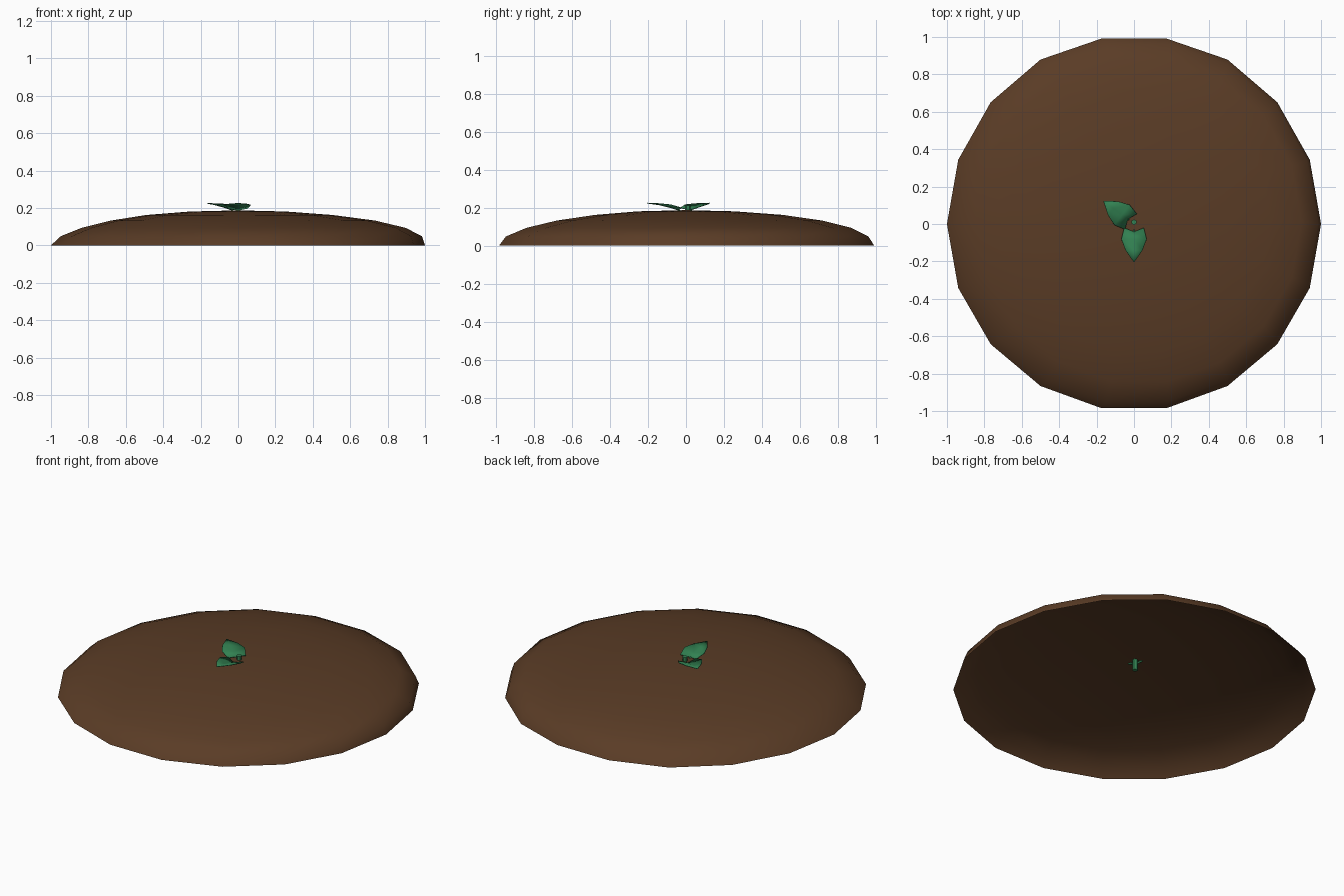
import bpy, bmesh, math
from mathutils import Matrix, Vector

cube = bpy.data.objects.get("Cube")
if cube:
    bpy.data.objects.remove(cube)


def material(name, rgb):
    m = bpy.data.materials.new(name)
    m.use_nodes = True
    m.diffuse_color = (*rgb, 1)
    bsdf = m.node_tree.nodes["Principled BSDF"]
    bsdf.inputs["Base Color"].default_value = (*rgb, 1)
    bsdf.inputs["Roughness"].default_value = 0.9
    return m


soil = material("soil_brown", (0.102, 0.045, 0.019))
green = material("leaf_green", (0.032, 0.22, 0.084))


def make_object(name, bm, mat, smooth=True):
    mesh = bpy.data.meshes.new(name)
    bm.to_mesh(mesh)
    bm.free()
    mesh.materials.append(mat)
    for p in mesh.polygons:
        p.use_smooth = smooth
    ob = bpy.data.objects.new(name, mesh)
    bpy.context.collection.objects.link(ob)
    return ob


# Soil mound: open flattened half sphere whose upper rings lean a little
SIDES, HEIGHT = 18, 0.187
shifts = [(0, 0), (0.018, 0.003), (0.03, 0.012), (0.026, 0.016), (0.008, 0.014), (0, 0)]
bm = bmesh.new()
rings = []
for i, (dx, dy) in enumerate(shifts):
    tilt = math.radians(15 * i)
    ring = []
    for k in range(SIDES):
        a = math.tau * k / SIDES
        r = math.cos(tilt)
        # slight bulge on the back shoulders
        bulge = 0.02 * max(0, math.sin(a)) * abs(math.sin(2 * a))
        ring.append(bm.verts.new((r * math.cos(a) + dx,
                                  r * (1 + bulge) * math.sin(a) + dy,
                                  HEIGHT * math.sin(tilt))))
    rings.append(ring)
for low, high in zip(rings, rings[1:]):
    for k in range(SIDES):
        n = (k + 1) % SIDES
        bm.faces.new((low[k], low[n], high[n], high[k]))
top = bm.verts.new((0, 0, HEIGHT))
for k in range(SIDES):
    bm.faces.new((rings[-1][k], rings[-1][(k + 1) % SIDES], top))
make_object("soil_mound", bm, soil)


# Short stem, its foot poking through the mound
def rod(name, start, end, radius, sides):
    start, end = Vector(start), Vector(end)
    axis = end - start
    bm = bmesh.new()
    turn = axis.to_track_quat("Z", "Y").to_matrix().to_4x4()
    bmesh.ops.create_cone(bm, cap_ends=True, segments=sides, radius1=radius,
                          radius2=radius, depth=axis.length,
                          matrix=Matrix.Translation((start + end) / 2) @ turn)
    return make_object(name, bm, green, False)


rod("stem", (0, 0.01, 0.12), (0, 0.01, 0.212), 0.015, 6)

# Leaf rows: middle distance, middle height, edge distance, half width, edge height
rows = [(0.042, 0.19, 0.02, 0.052, 0.2),
        (0.08, 0.202, 0.08, 0.067, 0.217),
        (0.14, 0.217, 0.14, 0.045, 0.223)]


def leaf(name, angle):
    bm = bmesh.new()
    tip = bm.verts.new((0.205, 0, 0.226))
    strips = []
    for mid, mid_z, edge, half, edge_z in rows:
        strips.append([bm.verts.new(p) for p in ((edge, -half, edge_z),
                                                 (mid, 0, mid_z),
                                                 (edge, half, edge_z))])
    for a, b in zip(strips, strips[1:]):
        for j in range(2):
            bm.faces.new((a[j], b[j], b[j + 1], a[j + 1]))
    for j in range(2):
        bm.faces.new((strips[-1][j], tip, strips[-1][j + 1]))
    bmesh.ops.rotate(bm, verts=bm.verts, matrix=Matrix.Rotation(angle, 3, "Z"))
    ob = make_object(name, bm, green)
    thick = ob.modifiers.new("thickness", "SOLIDIFY")
    thick.thickness = 0.004
    # Stalk joining the leaf to the stem
    c, s = math.cos(angle), math.sin(angle)
    rod(name + "_stalk", (0, 0.01, 0.16), (0.045 * c, 0.045 * s, 0.188), 0.006, 5)


leaf("front_leaf", math.radians(-90))
leaf("back_leaf", math.radians(143))
